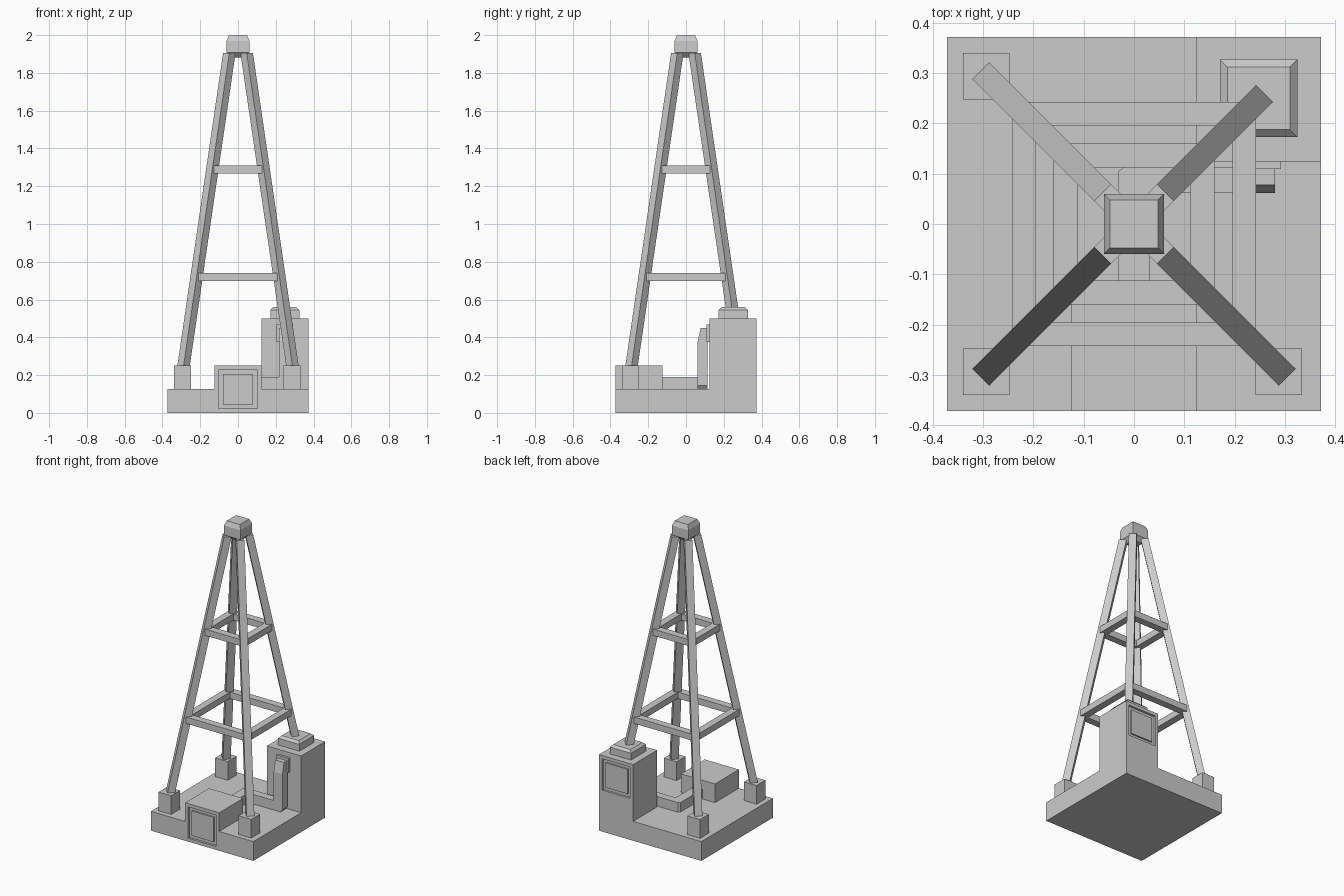
import bpy, bmesh
from mathutils import Vector

cube = bpy.data.objects.get("Cube")
if cube:
    bpy.data.objects.remove(cube, do_unlink=True)

GREY = (0.6, 0.6, 0.6)
mat = bpy.data.materials.new("plain grey")
mat.use_nodes = True
mat.diffuse_color = (*GREY, 1)
mat.node_tree.nodes["Principled BSDF"].inputs["Base Color"].default_value = (*GREY, 1)


def rect(cx, cy, hx, hy, z):
    return [(cx + sx * hx, cy + sy * hy, z) for sx, sy in ((-1, -1), (1, -1), (1, 1), (-1, 1))]


def diamond(cx, cy, r, z):
    return [(cx - r, cy, z), (cx, cy - r, z), (cx + r, cy, z), (cx, cy + r, z)]


def add_hatch(bm, direction):
    """Recess a framed hatch into the topmost face pointing along direction."""
    facing = [f for f in bm.faces if f.normal.dot(direction) > 0.99]
    face = max(facing, key=lambda f: f.calc_center_median().z)
    for margin, depth in ((0.031, -0.014), (0.031, 0.01)):
        bmesh.ops.inset_individual(bm, faces=[face], thickness=margin)
        face = bmesh.ops.extrude_discrete_faces(bm, faces=[face])["faces"][0]
        bmesh.ops.translate(bm, verts=face.verts, vec=direction * depth)


def loft(name, rings, hatch=None):
    """Join equal rings of points into a closed solid."""
    bm = bmesh.new()
    loops = [[bm.verts.new(p) for p in ring] for ring in rings]
    n = len(loops[0])
    for low, high in zip(loops, loops[1:]):
        for i in range(n):
            j = (i + 1) % n
            bm.faces.new((low[i], low[j], high[j], high[i]))
    bm.faces.new(loops[0][::-1])
    bm.faces.new(loops[-1])
    bmesh.ops.recalc_face_normals(bm, faces=bm.faces)
    bm.normal_update()
    if hatch:
        add_hatch(bm, Vector(hatch))
    mesh = bpy.data.meshes.new(name)
    bm.to_mesh(mesh)
    bm.free()
    mesh.materials.append(mat)
    obj = bpy.data.objects.new(name, mesh)
    bpy.context.scene.collection.objects.link(obj)
    return obj


def box(name, x, y, z):
    cx, cy = sum(x) / 2, sum(y) / 2
    hx, hy = (x[1] - x[0]) / 2, (y[1] - y[0]) / 2
    return loft(name, [rect(cx, cy, hx, hy, h) for h in z])


S, C, SLAB = 0.372, 0.124, 0.127      # platform half size, block edge, slab height
M, H = (S + C) / 2, (S - C) / 2       # block centre and half size

# Platform slab, notched for the two blocks
outline = [(-S, -S), (-C, -S), (-C, -C), (C, -C), (C, -S), (S, -S),
           (S, C), (C, C), (C, S), (-S, S)]
loft("platform", [[(x, y, z) for x, y in outline] for z in (0, SLAB)])

# Low front block and tall corner block, each with a hatch
loft("front_block", [rect(0, -M, H, H, z) for z in (0, 0.25)], (0, -1, 0))
loft("tall_block", [rect(M, M, H, H, z) for z in (0, 0.25, 0.5)], (0, 1, 0))
loft("tall_block_cap", [rect(M, 0.25, r, r, z)
                        for r, z in ((0.077, 0.5), (0.077, 0.545), (0.062, 0.56))])


# Leg centre line offset at a height
def leg_offset(z):
    return 0.288 - 0.242 * (z - 0.25) / 1.655


# Legs and feet
for side, sx in (("left", 1), ("right", -1)):
    for end, sy in (("front", -1), ("back", 1)):
        on_block = sx > 0 and sy > 0
        start = 0.555 if on_block else 0.245
        loft(f"{end}_{side}_leg", [diamond(sx * leg_offset(z), sy * leg_offset(z), 0.033, z)
                                   for z in (start, 1.905)])
        if not on_block:
            loft(f"{end}_{side}_foot", [rect(0.288 if sx > 0 else -0.294, sy * 0.294, 0.046, 0.046, z)
                                        for z in (SLAB, 0.25)])

# Two rings of cross beams
for level, z in (("lower", 0.72), ("upper", 1.288)):
    d, w, h = leg_offset(z), 0.0235, 0.021
    for a, sign in (("front", -1), ("back", 1)):
        box(f"{level}_{a}_beam", (-d, d), (sign * d - w, sign * d + w), (z - h, z + h))
    for a, sign in (("right", -1), ("left", 1)):
        box(f"{level}_{a}_beam", (sign * d - w, sign * d + w), (-d, d), (z - h, z + h))

# Tower head
loft("tower_head", [rect(0, 0, r, r, z) for r, z in
                    ((0.035, 1.882), (0.06, 1.908), (0.06, 1.97), (0.048, 2.0))])

# Duct from the tall block down and across to the front block
box("duct_flange", (0.203, 0.292), (0.109, C), (0.375, 0.468))
riser = [(0.113, 0.17), (0.062, 0.17), (0.062, 0.38), (0.078, 0.45), (C, 0.45), (C, 0.39), (0.113, 0.38)]
loft("duct_riser", [[(x, y, z) for y, z in riser] for x in (0.216, 0.28)])
run = [(-0.02, SLAB), (0.266, SLAB), (0.28, 0.145), (0.28, 0.19), (-0.02, 0.19)]
loft("duct_cross_run", [[(x, y, z) for x, z in run] for y in (0.062, 0.113)])
elbow = [(-0.032, -C), (0.031, -C), (0.031, 0.113), (-0.02, 0.113), (-0.032, 0.104)]
loft("duct_front_run", [[(x, y, z) for x, y in elbow] for z in (SLAB, 0.19)])
